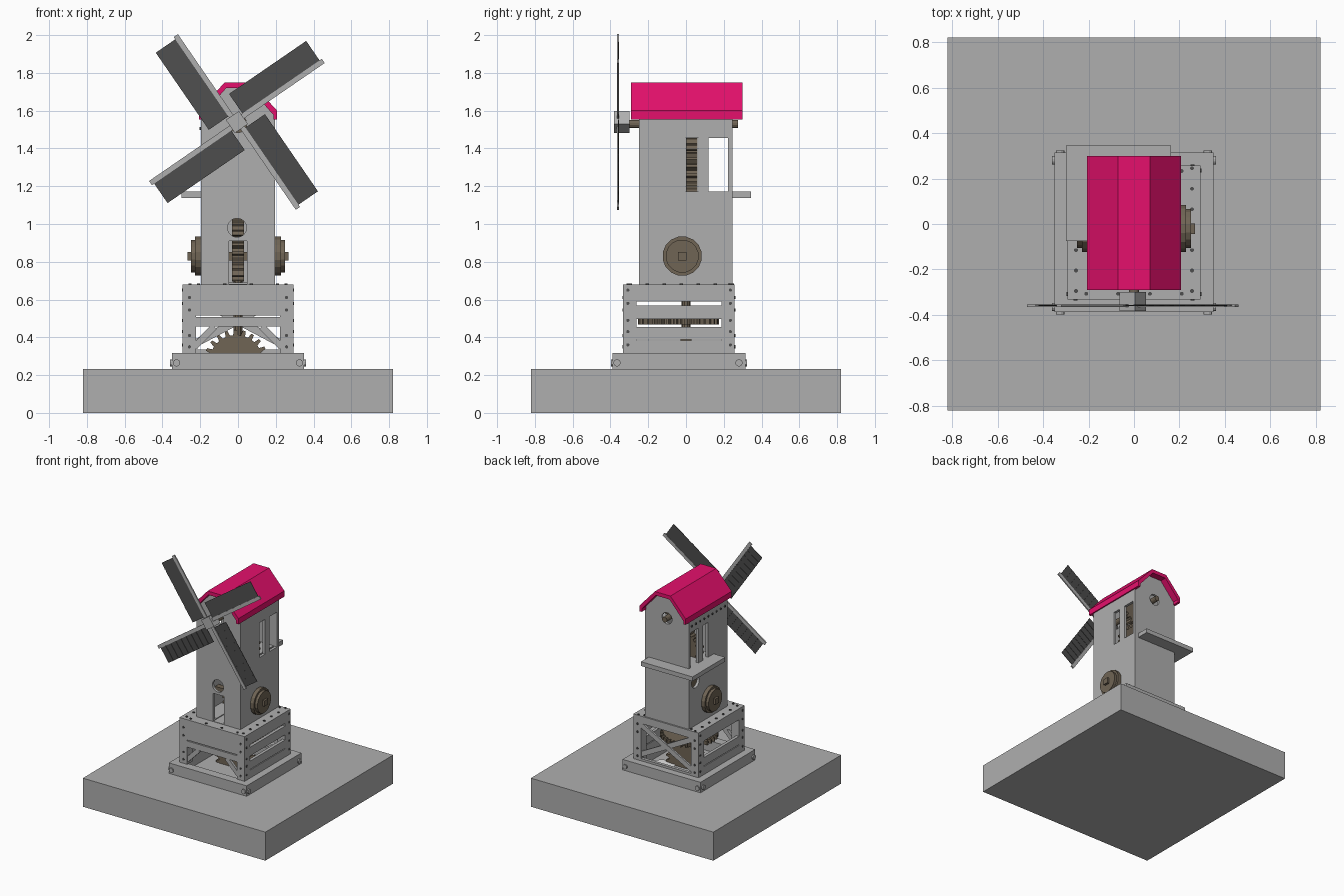
import bpy, bmesh, math
from mathutils import Matrix, Vector

if "Cube" in bpy.data.objects:
    bpy.data.objects.remove(bpy.data.objects["Cube"])


def material(name, rgb):
    m = bpy.data.materials.new(name)
    m.diffuse_color = (*rgb, 1)
    m.use_nodes = True
    m.node_tree.nodes["Principled BSDF"].inputs["Base Color"].default_value = m.diffuse_color
    return m


GREY = material("grey timber", (0.43, 0.43, 0.43))
DARK = material("dark sailcloth", (0.075, 0.075, 0.075))
BROWN = material("brown gearing", (0.16, 0.128, 0.09))
PINK = material("magenta roof", (0.78, 0.005, 0.15))
PALE = material("pale stone", (0.9, 0.9, 0.9))


def prism(name, pts, axis, lo, hi, mat):
    """Extrude a 2D profile between lo and hi along the x, y or z axis."""
    place = {'x': lambda a, b, c: (c, a, b),
             'y': lambda a, b, c: (a, c, b),
             'z': lambda a, b, c: (a, b, c)}[axis]
    bm = bmesh.new()
    bot = [bm.verts.new(place(a, b, lo)) for a, b in pts]
    top = [bm.verts.new(place(a, b, hi)) for a, b in pts]
    bm.faces.new(bot)
    bm.faces.new(top)
    n = len(pts)
    for i in range(n):
        j = (i + 1) % n
        bm.faces.new((bot[i], bot[j], top[j], top[i]))
    bmesh.ops.recalc_face_normals(bm, faces=bm.faces)
    me = bpy.data.meshes.new(name)
    bm.to_mesh(me)
    bm.free()
    me.materials.append(mat)
    ob = bpy.data.objects.new(name, me)
    bpy.context.collection.objects.link(ob)
    return ob


def box(name, x0, x1, y0, y1, z0, z1, mat=GREY):
    return prism(name, [(x0, y0), (x1, y0), (x1, y1), (x0, y1)], 'z', z0, z1, mat)


def circle(a, b, r, n=16):
    return [(a + r * math.cos(math.tau * (i + .5) / n),
             b + r * math.sin(math.tau * (i + .5) / n)) for i in range(n)]


def gear(name, a, b, r, teeth, axis, lo, hi, depth=0.028):
    pts = []
    for i in range(teeth):
        for f, rr in ((0, r - depth), (.3, r - depth), (.45, r), (.75, r), (.9, r - depth)):
            t = math.tau * (i + f) / teeth
            pts.append((a + rr * math.cos(t), b + rr * math.sin(t)))
    return prism(name, pts, axis, lo, hi, BROWN)


def strut(name, p, q, w, axis, lo, hi):
    p, q = Vector(p), Vector(q)
    d = (q - p).normalized() * w / 2
    s = Vector((-d.y, d.x))
    return prism(name, [p + s, p - s, q - s, q + s], axis, lo, hi, GREY)


def cut(ob, cutters):
    for c in cutters:
        m = ob.modifiers.new("cut", 'BOOLEAN')
        m.object, m.operation, m.solver = c, 'DIFFERENCE', 'EXACT'
        bpy.context.view_layer.objects.active = ob
        bpy.ops.object.modifier_apply(modifier=m.name)
        bpy.data.objects.remove(c)


# base block and bolted plinth frame
box("base_block", -.82, .82, -.82, .82, 0, .232)
for s in (-1, 1):
    x0, x1 = sorted((s * .27, s * .35))
    box("plinth_side", x0, x1, -.388, .314, .232, .317)
    y0, y1 = sorted((-.037 + s * .28, -.037 + s * .351))
    box("plinth_end", -.27, .27, y0, y1, .232, .317)
    for y in (-.365, .28):
        x0, x1 = sorted((s * .35, s * .36))
        prism("plinth_bolt", circle(y, .265, .019, 12), 'x', x0, x1, GREY)
    for y in (-.398, .314):
        prism("plinth_bolt", circle(s * .325, .265, .019, 12), 'y', y, y + .01, GREY)
prism("floor_disc", circle(.15, .1, .1, 24), 'z', .232, .24, PALE)

# trestle house: corner posts, deck, planked walls
X, Y0, Y1 = .293, -.333, .257
box("deck", -X, X, Y0, Y1, .655, .68)
for x in (-X, X - .07):
    for y in (Y0, Y1 - .07):
        box("corner_post", x, x + .07, y, y + .07, .317, .655)
box("front_upper_plank", -.225, .225, Y0, Y0 + .025, .515, .655)
box("front_lower_plank", -.225, .225, Y0, Y0 + .025, .457, .507)
for s in (-1, 1):
    strut("front_brace", (s * .23, .35), (s * .125, .457), .035, 'y', Y0 + .004, Y0 + .025)
box("back_top_rail", -.225, .225, Y1 - .025, Y1, .62, .655)
box("back_bottom_rail", -.225, .225, Y1 - .025, Y1, .317, .335)
for s in (-1, 1):
    strut("back_cross_brace", (s * .27, .345), (s * -.27, .63), .04, 'y',
          Y1 - .02 - s * .004, Y1 - .003 - s * .002)
for side, gaps in ((1, [(.317, .382), (.388, .455), (.497, .568), (.59, .655)]),
                   (-1, [(.317, .382), (.388, .455), (.59, .655)])):
    x0, x1 = sorted((side * (X - .025), side * X))
    for z0, z1 in gaps:
        box("side_plank", x0, x1, Y0 + .07, Y1 - .07, z0, z1)

# small dark pegs on deck and posts
for s in (-1, 1):
    for i in range(7):
        prism("deck_peg", circle(s * .255, -.295 + i * .09, .009, 8), 'z', .68, .686, DARK)
    for i in range(4):
        prism("deck_peg", circle(-.21 + i * .14, -.037 + s * .27, .009, 8), 'z', .68, .686, DARK)
    for z in (.61, .545, .41, .35):
        for y in (Y0 - .004, Y1 - .001):
            prism("post_peg", circle(s * .257, z, .009, 8), 'y', y, y + .005, DARK)
    x0, x1 = sorted((s * (X - .001), s * (X + .004)))
    for z in (.65, .58, .49, .43, .36):
        for y in (-.308, .235):
            prism("post_peg", circle(y, z, .009, 8), 'x', x0, x1, DARK)

# hollow tower with gables, door, windows and shaft hole
def gable(w, foot, eave, ridge, cap):
    return [(-w, foot), (w, foot), (w, eave), (cap, ridge), (-cap, ridge), (-w, eave)]


tower = prism("tower", gable(.197, .68, 1.575, 1.722, .066), 'y', -.25, .245, GREY)
cut(tower, [
    prism("hollow", gable(.175, .69, 1.56, 1.70, .06), 'y', -.228, .223, GREY),
    box("door", -.048, .048, -.4, -.1, .683, .91),
    prism("round_window", circle(-.005, .98, .05, 24), 'y', -.4, -.1, GREY),
    prism("left_window", circle(.16, 1.035, .05, 24), 'x', -.4, -.1, GREY),
    prism("shaft_hole", circle(0, 1.53, .046, 24), 'y', -.4, .4, GREY),
    box("slot", -.4, .4, -.003, .065, 1.172, 1.455),
    box("side_window", -.4, .4, .12, .222, 1.172, 1.455)])
for i in range(9):
    prism("eave_peg", circle(-.215 + i * .053, 1.505, .008, 8), 'x', -.203, -.197, DARK)

# balcony floor passing through the tower
box("balcony", -.30, .163, -.075, .345, 1.137, 1.172)

# gambrel roof shell
half = [(.207, 1.553), (.207, 1.6), (.07, 1.75)]
inner = [(.062, 1.72), (.187, 1.578), (.187, 1.553)]
prof = half + [(-a, b) for a, b in half[::-1]] + [(-a, b) for a, b in inner[::-1]] + inner
prism("roof", prof, 'y', -.29, .30, PINK)

# gear train inside the mill
gear("great_gear", -.01, .27, .17, 22, 'y', -.03, .03)
gear("crown_gear", 0, -.04, .215, 32, 'z', .468, .498)
prism("upright_shaft", circle(0, 0, .024, 10), 'z', .40, .75, BROWN)
gear("drive_gear", -.02, .83, .135, 18, 'x', -.032, .032)
gear("upper_drive_gear", -.06, 1.03, .10, 14, 'x', -.032, .032)
gear("middle_gear", 0, 1.23, .162, 20, 'y', 0, .06)
gear("sail_gear", 0, 1.53, .16, 20, 'y', 0, .06)
prism("sail_shaft", circle(0, 1.53, .022, 12), 'y', -.36, .275, BROWN)

# stepped wheels on both sides with square axle
for s in (-1, 1):
    for name, r, a, b in (("side_wheel", .105, .18, .228), ("side_wheel_cap", .088, .228, .25)):
        lo, hi = sorted((s * a, s * b))
        prism(name, circle(-.02, .83, r, 16), 'x', lo, hi, BROWN)
box("square_axle", -.268, .268, -.043, .003, .807, .853, BROWN)

# hub and four sails, turned together
parts = [box("sail_hub", -.042, .042, -.382, -.30, -.042, .042)]
for k in range(4):
    sail = [box("sail_spar", .03, .56, -.364, -.354, -.006, .021)]
    for i in range(9):
        u = .05 + i * .055
        sail.append(prism("sail_slat", [(u, -.361), (u + .0555, -.358), (u + .0555, -.355),
                                        (u, -.358)], 'z', .021, .146, DARK))
    for ob in sail:
        ob.data.transform(Matrix.Rotation(-k * math.pi / 2, 4, 'Y'))
    parts += sail
turn = Matrix.Translation((-.006, 0, 1.54)) @ Matrix.Rotation(-math.radians(34.5), 4, 'Y')
for ob in parts:
    ob.data.transform(turn)
